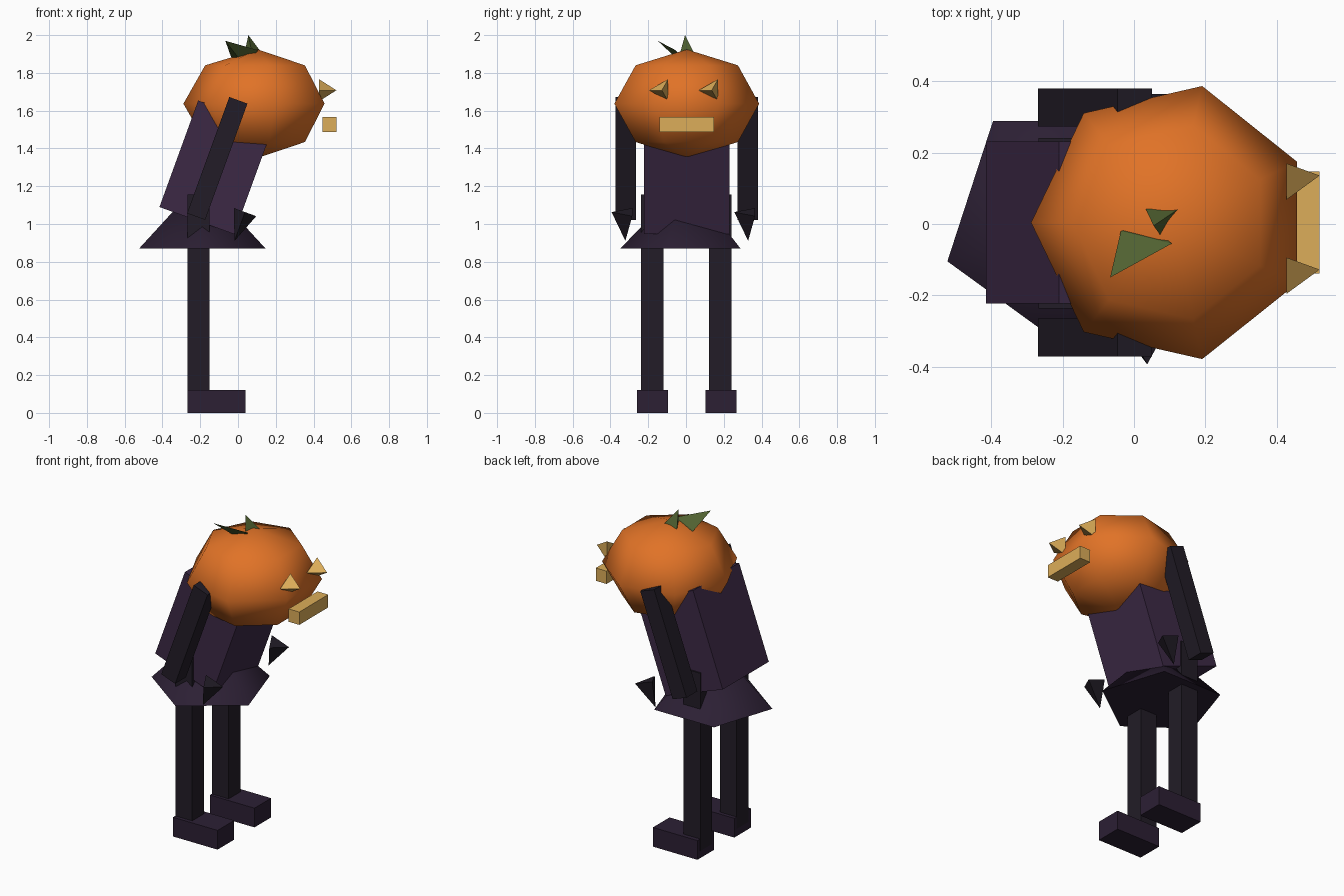
import bpy, bmesh
from math import cos, sin, pi, radians
from mathutils import Matrix, Vector

if "Cube" in bpy.data.objects:
    bpy.data.objects.remove(bpy.data.objects["Cube"])

LEAN = radians(20)   # forward lean of the upper body (towards +x)
CY = 0.004           # centre line in y


def material(name, rgb):
    m = bpy.data.materials.new(name)
    m.diffuse_color = (*rgb, 1)
    m.use_nodes = True
    m.node_tree.nodes["Principled BSDF"].inputs["Base Color"].default_value = m.diffuse_color
    return m


ORANGE = material("orange", (0.75, 0.17, 0.02))
PURPLE = material("purple", (0.045, 0.022, 0.06))
DARK_PURPLE = material("dark_purple", (0.025, 0.014, 0.034))
BLACK = material("black", (0.016, 0.012, 0.02))
YELLOW = material("yellow", (0.72, 0.42, 0.10))
GREEN = material("green", (0.08, 0.12, 0.03))


def finish(name, bm, mat, smooth=False):
    bmesh.ops.remove_doubles(bm, verts=bm.verts, dist=1e-5)
    bmesh.ops.recalc_face_normals(bm, faces=bm.faces)
    me = bpy.data.meshes.new(name)
    bm.to_mesh(me)
    bm.free()
    me.materials.append(mat)
    ob = bpy.data.objects.new(name, me)
    bpy.context.collection.objects.link(ob)
    if smooth:
        bpy.ops.object.select_all(action='DESELECT')
        bpy.context.view_layer.objects.active = ob
        ob.select_set(True)
        bpy.ops.object.shade_smooth_by_angle(angle=radians(75))
    return ob


def box(name, centre, size, mat, tilt=0.0):
    bm = bmesh.new()
    bmesh.ops.create_cube(bm, size=1)
    bm.transform(Matrix.Translation(centre) @ Matrix.Rotation(tilt, 4, 'Y')
                 @ Matrix.Diagonal((*size, 1)))
    return finish(name, bm, mat)


def lathe(name, profile, sides, start, centre, mat, tilt=0.0, smooth=False):
    """Low-poly revolved shape; profile is (radius, height) pairs."""
    bm = bmesh.new()
    rings = []
    for r, h in profile:
        if r == 0:
            rings.append([bm.verts.new((0, 0, h))] * sides)
        else:
            rings.append([bm.verts.new((r * cos(start + 2 * pi * i / sides),
                                        r * sin(start + 2 * pi * i / sides), h))
                          for i in range(sides)])
    for a, b in zip(rings, rings[1:]):
        for i in range(sides):
            j = (i + 1) % sides
            bm.faces.new(list(dict.fromkeys((a[i], a[j], b[j], b[i]))))
    if profile[0][0] > 0:
        bm.faces.new(rings[0])
    bm.transform(Matrix.Translation(centre) @ Matrix.Rotation(tilt, 4, 'Y'))
    return finish(name, bm, mat, smooth)


def spike(name, points, mat):
    bm = bmesh.new()
    v = [bm.verts.new(p) for p in points]
    for f in ((0, 1, 2), (0, 2, 3), (0, 3, 1), (1, 2, 3)):
        bm.faces.new([v[i] for i in f])
    return finish(name, bm, mat)


# Paired limbs and eyes
for side, s in (("right", -1), ("left", 1)):
    box(side + "_leg", (-0.209, CY / 2 + s * 0.18, 0.60), (0.117, 0.118, 1.11), BLACK)
    box(side + "_foot", (-0.113, CY + s * 0.182, 0.06), (0.308, 0.164, 0.12), DARK_PURPLE)
    box(side + "_arm", (-0.11, CY + s * 0.323, 1.347), (0.102, 0.107, 0.655), BLACK, LEAN)
    # three-sided hand pointing down
    lathe(side + "_hand", [(0.073, 0), (0, -0.162)], 3, -pi / 2,
          (0.037, CY + s * 0.325, 1.063), BLACK, LEAN)
    # three-sided eye pointing out of the face
    lathe(side + "_eye", [(0.068, 0), (0, 0.093)], 3, -pi / 2,
          (0.428, CY + s * 0.132, 1.708), YELLOW, pi / 2)

# Five-sided skirt
lathe("skirt", [(0.352, 0), (0, 0.365)], 5, radians(54), (-0.189, CY, 0.87),
      DARK_PURPLE, smooth=True)

# Leaning torso
box("torso", (-0.116, CY, 1.30), (0.42, 0.455, 0.60), PURPLE, LEAN)

# Seven-sided flattened head
R, H = 0.393, 0.287
head_profile = [(0, -H)] + [(R * cos(a), H * sin(a)) for a in (-pi / 4, 0, pi / 4)] + [(0, H)]
lathe("head", head_profile, 7, pi, (0.104, CY, 1.637), ORANGE, smooth=True)

# Mouth bar
box("mouth", (0.484, CY, 1.527), (0.074, 0.286, 0.08), YELLOW)

# Leaves on the crown (tip first)
spike("leaf_side", [(-0.067, -0.15, 1.97), (-0.037, -0.02, 1.885),
                    (0.106, -0.055, 1.92), (0.04, 0.0, 1.83)], GREEN)
spike("leaf_top", [(0.055, -0.005, 2.0), (0.126, 0.043, 1.905),
                   (0.073, -0.03, 1.91), (0.033, 0.042, 1.90)], GREEN)
